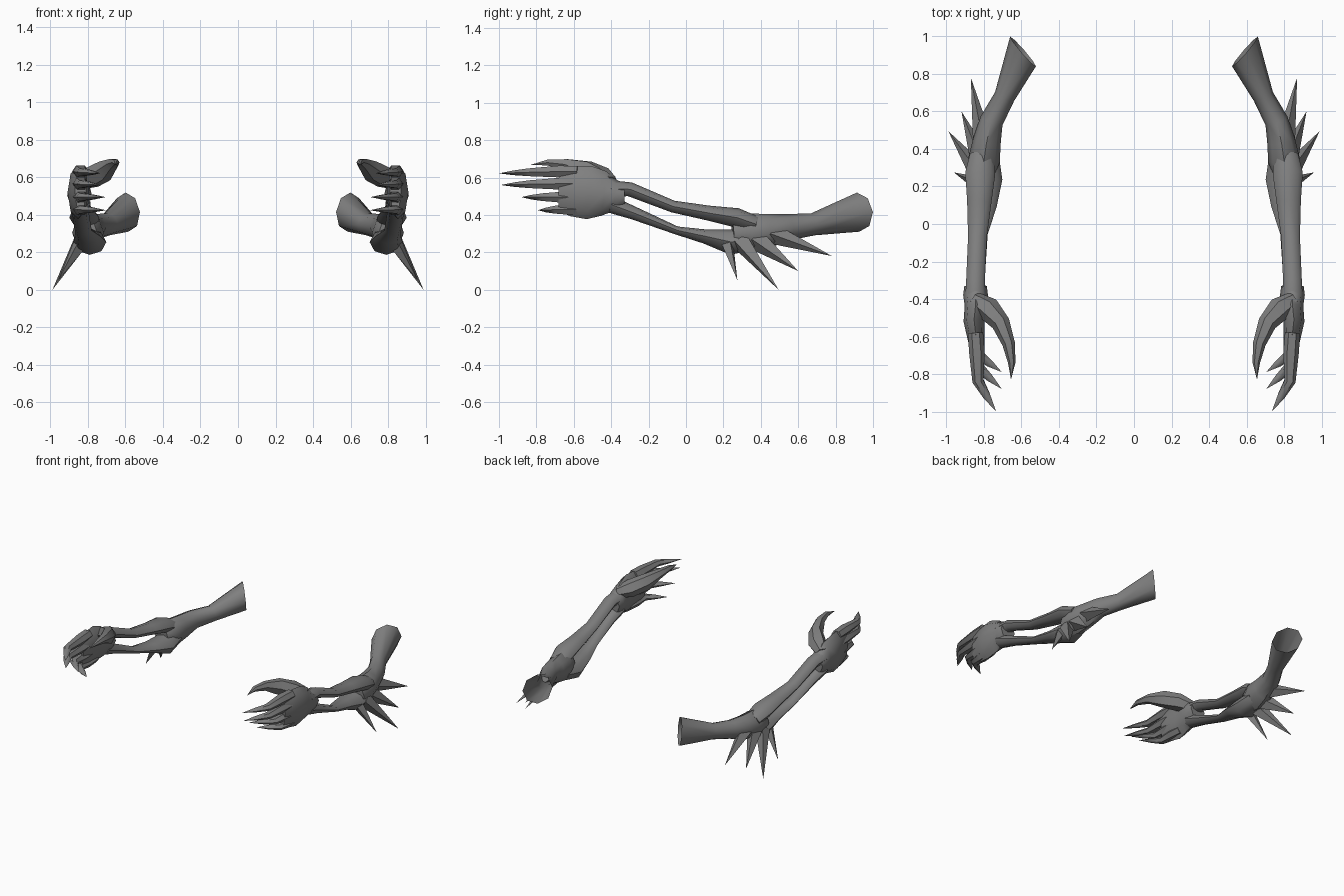
import bpy, bmesh, math
from mathutils import Vector

skin = bpy.data.materials.new("dark_grey_skin")
skin.diffuse_color = (0.215, 0.215, 0.215, 1)


def limb(name, stations, sides=8, end_dir=None, smooth=50, cap_end=True):
    """Loft elliptical rings along (x, y, z, side radius, up radius); zero radius is a point.
    The part is mirrored to the other arm."""
    bm = bmesh.new()
    pts = [Vector(s[:3]) for s in stations]
    rings = []
    for i, s in enumerate(stations):
        t = pts[min(i + 1, len(pts) - 1)] - pts[max(i - 1, 0)]
        if end_dir and i == len(pts) - 1:
            t = Vector(end_dir)
        t.normalize()
        side = t.cross(Vector((0, 0, 1))).normalized()
        up = side.cross(t)
        if s[3] == 0:
            rings.append([bm.verts.new(pts[i])])
            continue
        ring = []
        for k in range(sides):
            a = 2 * math.pi * k / sides
            ring.append(bm.verts.new(pts[i] + side * s[3] * math.cos(a) + up * s[4] * math.sin(a)))
        rings.append(ring)
    for a, b in zip(rings, rings[1:]):
        for k in range(sides):
            n = (k + 1) % sides
            if len(b) == 1:
                bm.faces.new((a[k], a[n], b[0]))
            else:
                bm.faces.new((a[k], a[n], b[n], b[k]))
    bm.faces.new(rings[0][::-1])
    if cap_end and len(rings[-1]) > 1:
        bm.faces.new(rings[-1])
    bmesh.ops.recalc_face_normals(bm, faces=bm.faces)
    me = bpy.data.meshes.new(name)
    bm.to_mesh(me)
    bm.free()
    me.materials.append(skin)
    ob = bpy.data.objects.new(name, me)
    bpy.context.collection.objects.link(ob)
    bpy.ops.object.select_all(action='DESELECT')
    ob.select_set(True)
    bpy.context.view_layer.objects.active = ob
    bpy.ops.object.shade_smooth_by_angle(angle=math.radians(smooth))
    ob.modifiers.new("other_arm", 'MIRROR')
    return ob


# Upper arm, from the elbow to the open cut at the shoulder end
limb("upper_arm", [
    (0.81, 0.25, 0.30, 0.06, 0.08),
    (0.80, 0.34, 0.305, 0.085, 0.105),
    (0.785, 0.44, 0.315, 0.075, 0.09),
    (0.76, 0.55, 0.335, 0.063, 0.07),
    (0.69, 0.68, 0.35, 0.056, 0.06),
    (0.592, 0.92, 0.415, 0.105, 0.105)],
    end_dir=(-0.75, 0.65, 0.09), cap_end=False)

# Two separate forearm bones
limb("upper_forearm_bone", [
    (0.845, -0.40, 0.54, 0.055, 0.045),
    (0.845, -0.30, 0.537, 0.05, 0.038),
    (0.835, -0.07, 0.445, 0.05, 0.032),
    (0.825, 0.12, 0.41, 0.065, 0.04),
    (0.82, 0.27, 0.385, 0.08, 0.052),
    (0.81, 0.37, 0.35, 0.065, 0.045)])
limb("lower_forearm_bone", [
    (0.845, -0.40, 0.455, 0.055, 0.045),
    (0.84, -0.28, 0.41, 0.045, 0.035),
    (0.825, -0.05, 0.317, 0.045, 0.022),
    (0.80, 0.10, 0.285, 0.068, 0.038),
    (0.79, 0.24, 0.255, 0.088, 0.068),
    (0.79, 0.36, 0.275, 0.07, 0.06)])

# Palm
limb("palm", [
    (0.845, -0.33, 0.505, 0.06, 0.06),
    (0.845, -0.38, 0.505, 0.066, 0.085),
    (0.845, -0.44, 0.515, 0.058, 0.12),
    (0.853, -0.52, 0.52, 0.056, 0.143),
    (0.842, -0.61, 0.528, 0.046, 0.135),
    (0.84, -0.68, 0.53, 0.03, 0.11)])

# Thumb claw
limb("thumb", [
    (0.85, -0.40, 0.57, 0.04, 0.04),
    (0.78, -0.45, 0.60, 0.065, 0.06),
    (0.71, -0.53, 0.635, 0.05, 0.06),
    (0.668, -0.64, 0.67, 0.034, 0.033),
    (0.652, -0.74, 0.68, 0.02, 0.018),
    (0.656, -0.83, 0.668, 0, 0)], sides=6)

# Finger claws: base height, knuckle y, tip
fingers = [
    (0.632, -0.68, (0.735, -1.0, 0.622)),
    (0.567, -0.68, (0.74, -0.99, 0.56)),
    (0.495, -0.64, (0.705, -0.88, 0.495)),
    (0.43, -0.60, (0.705, -0.79, 0.425))]
for i, (z, y, tip) in enumerate(fingers):
    tx, ty, tz = tip
    limb("finger_%d" % (i + 1), [
        (0.845, y + 0.10, z, 0.04, 0.035),
        (0.838, y, z, 0.042, 0.036),
        (0.832, y + 0.5 * (ty - y), z * 0.6 + tz * 0.4, 0.03, 0.024),
        (0.55 * 0.825 + 0.45 * tx, y + 0.75 * (ty - y), z * 0.3 + tz * 0.7, 0.02, 0.014),
        (tx, ty, tz, 0, 0)], sides=6)

# Elbow spikes: base centre, radii, tip
spikes = [
    ((0.81, 0.46, 0.30), 0.05, 0.055, (0.87, 0.78, 0.18)),
    ((0.83, 0.37, 0.27), 0.05, 0.06, (0.92, 0.60, 0.10)),
    ((0.84, 0.29, 0.26), 0.05, 0.055, (0.99, 0.495, 0.0)),
    ((0.84, 0.22, 0.25), 0.035, 0.04, (0.96, 0.275, 0.05))]
for i, (base, rs, ru, tip) in enumerate(spikes):
    limb("elbow_spike_%d" % (i + 1), [(*base, rs, ru), (*tip, 0, 0)], sides=4, smooth=30)
